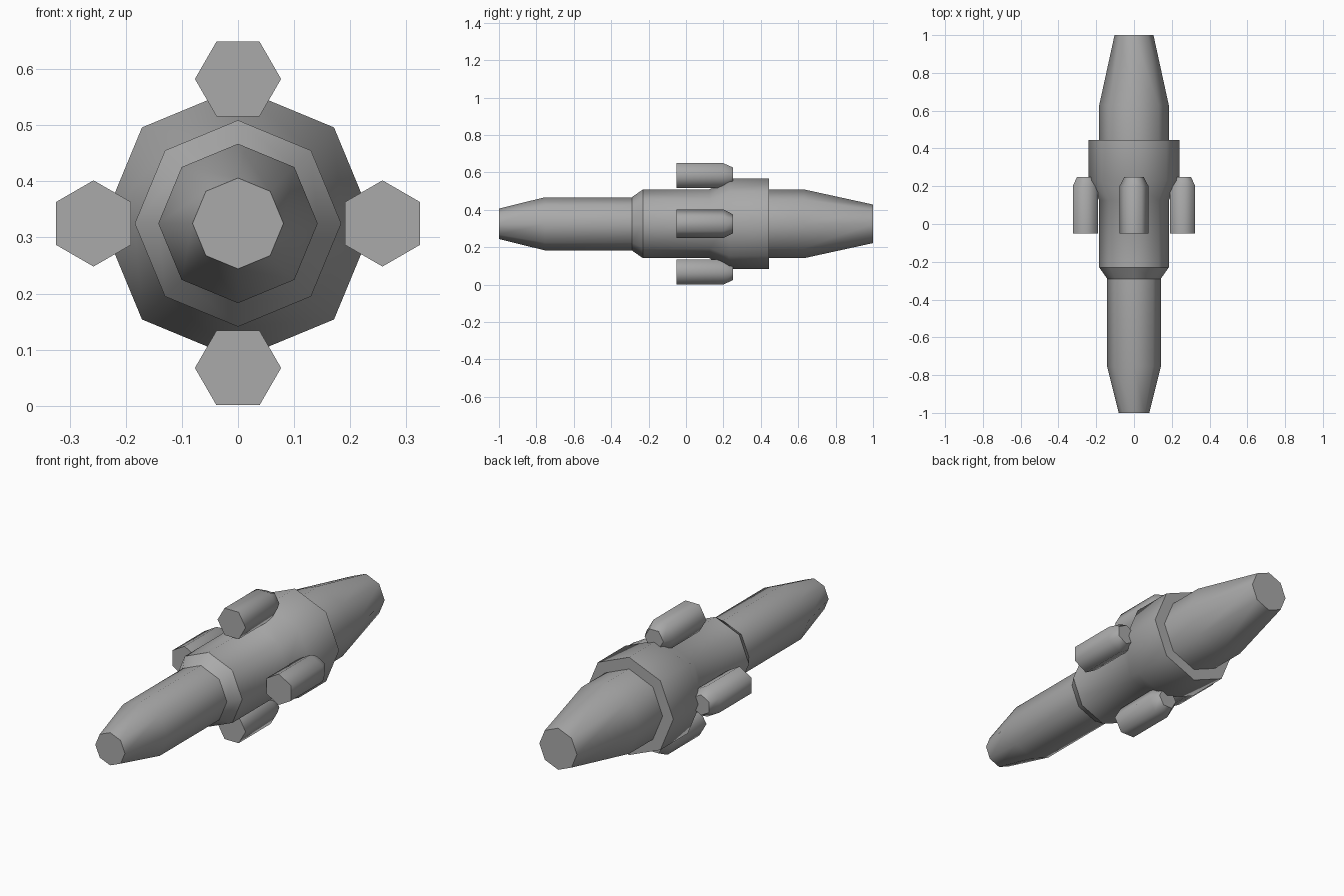
import bpy, bmesh
from math import pi, sin, cos, radians

old = bpy.data.objects.get("Cube")
if old:
    bpy.data.objects.remove(old, do_unlink=True)

CENTRE_Z = 0.325

metal = bpy.data.materials.new("plain_grey")
metal.use_nodes = True
grey = (0.4, 0.4, 0.4, 1)
metal.diffuse_color = grey
metal.node_tree.nodes["Principled BSDF"].inputs["Base Color"].default_value = grey


def lathe(name, profile, sides, x=0, z=CENTRE_Z, turn=0, cap_front=False, cap_back=False):
    """Sweep (y, radius) points around a lengthwise axis."""
    bm = bmesh.new()
    rings = []
    for y, r in profile:
        angles = [turn + 2 * pi * i / sides for i in range(sides)]
        rings.append([bm.verts.new((x + r * cos(a), y, z + r * sin(a))) for a in angles])
    for a, b in zip(rings, rings[1:]):
        for i in range(sides):
            j = (i + 1) % sides
            bm.faces.new((a[i], a[j], b[j], b[i]))
    if cap_front:
        bm.faces.new(rings[0])
    if cap_back:
        bm.faces.new(rings[-1][::-1])
    # Faces are wound the same way, so flip the set if it points inward
    face = bm.faces[:][0]
    face.normal_update()
    middle = face.calc_center_median()
    if face.normal.x * (middle.x - x) + face.normal.z * (middle.z - z) < 0:
        bmesh.ops.reverse_faces(bm, faces=bm.faces[:])
    mesh = bpy.data.meshes.new(name)
    bm.to_mesh(mesh)
    bm.free()
    mesh.materials.append(metal)
    obj = bpy.data.objects.new(name, mesh)
    bpy.context.collection.objects.link(obj)
    bpy.ops.object.select_all(action="DESELECT")
    obj.select_set(True)
    bpy.context.view_layer.objects.active = obj
    bpy.ops.object.shade_smooth_by_angle(angle=radians(63))
    return obj


# Eight-sided body, front to back
lathe("front_barrel", [(-1, 0.081), (-0.755, 0.142), (-0.29, 0.142)], 8, cap_front=True)
lathe("front_collar", [(-0.29, 0.142), (-0.23, 0.184)], 8)
lathe("main_hull", [(-0.23, 0.184), (0.125, 0.184), (0.23, 0.242), (0.445, 0.242), (0.445, 0.184)], 8)
lathe("rear_cone", [(0.445, 0.184), (0.63, 0.184), (1, 0.103)], 8, cap_back=True)

# Four six-sided pods around the hull, each with a flat toward the axis
pod = [(-0.05, 0.0768), (0.2, 0.0768), (0.25, 0.051)]
for i, side in enumerate(("left", "top", "right", "bottom")):
    a = i * pi / 2
    lathe(side + "_pod", pod, 6, 0.2575 * cos(a), CENTRE_Z + 0.2575 * sin(a),
          a + pi / 6, cap_front=True, cap_back=True)
